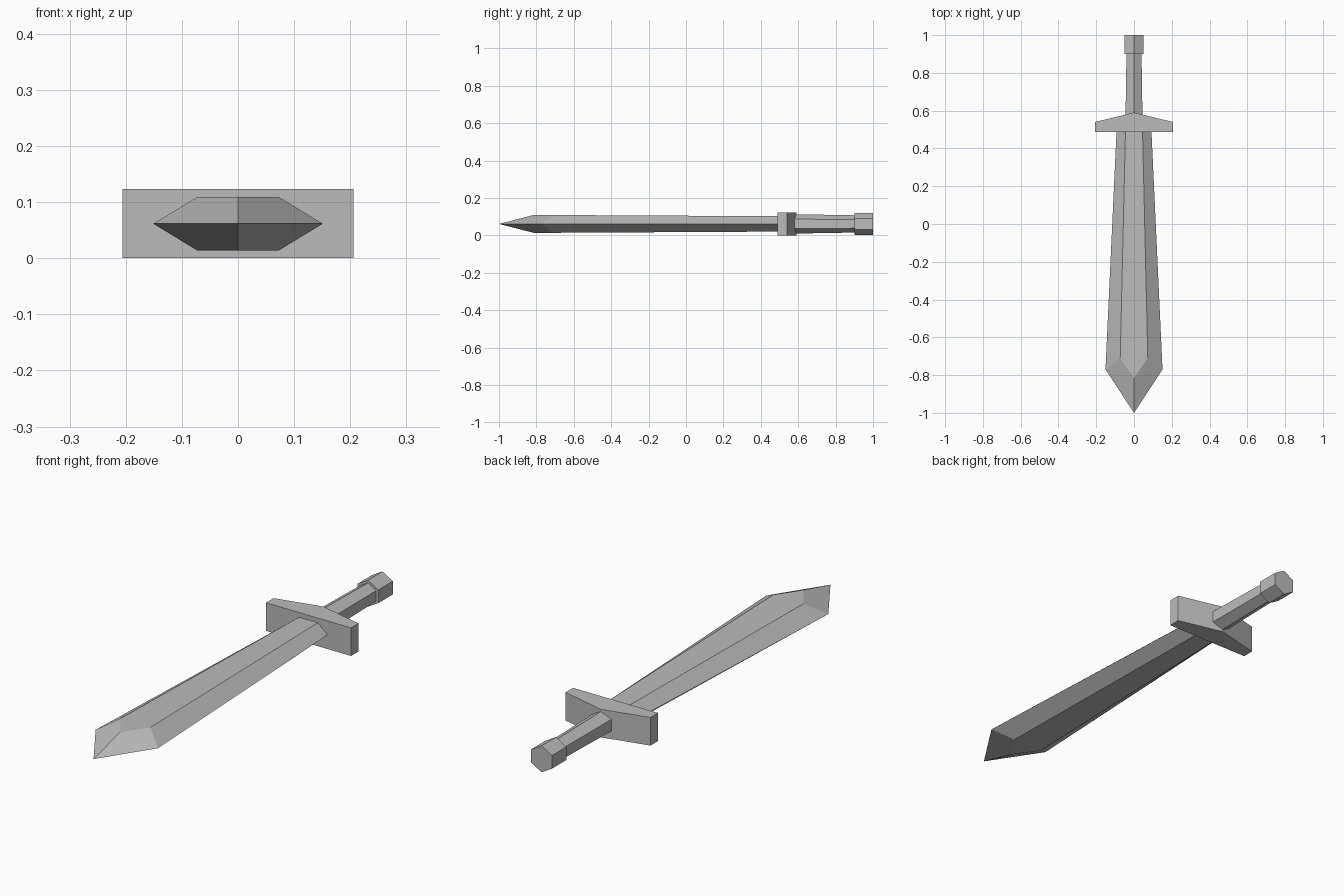
import bpy, bmesh, math

if "Cube" in bpy.data.objects:
    bpy.data.objects.remove(bpy.data.objects["Cube"])

CZ = 0.0615  # height of the sword's centre line

steel = bpy.data.materials.new("grey steel")
steel.diffuse_color = (0.5, 0.5, 0.5, 1)
steel.use_nodes = True
steel.node_tree.nodes["Principled BSDF"].inputs["Base Color"].default_value = steel.diffuse_color


def make(name, bm):
    bmesh.ops.recalc_face_normals(bm, faces=bm.faces)
    me = bpy.data.meshes.new(name)
    bm.to_mesh(me)
    bm.free()
    me.materials.append(steel)
    ob = bpy.data.objects.new(name, me)
    bpy.context.collection.objects.link(ob)
    return ob


def loft(name, rings):
    """Skin equal-sized rings of points and cap both ends."""
    bm = bmesh.new()
    rows = [[bm.verts.new(p) for p in r] for r in rings]
    n = len(rows[0])
    for a, b in zip(rows, rows[1:]):
        for i in range(n):
            j = (i + 1) % n
            bm.faces.new((a[i], a[j], b[j], b[i]))
    bm.faces.new(rows[0])
    bm.faces.new(rows[-1])
    return make(name, bm)


def hexagon(y, r):
    return [(r * math.sin(k * math.pi / 3), y, CZ + r * math.cos(k * math.pi / 3))
            for k in range(6)]


# Blade: one quarter, mirrored across the width and the thickness
bm = bmesh.new()
v = lambda x, y, z: bm.verts.new((x, y, z))
tip, edge, root = v(0, -1, 0), v(.151, -.77, 0), v(.092, .50, 0)
ridge, flat = v(0, -.815, .0475), v(.073, -.71, .0475)
flat_root, mid_root = v(.045, .50, .041), v(0, .50, .041)
base = v(0, .50, 0)
for f in ((tip, edge, flat, ridge), (edge, root, flat_root, flat),
          (ridge, flat, flat_root, mid_root), (root, base, mid_root, flat_root)):
    bm.faces.new(f)
blade = make("blade", bm)
blade.location.z = CZ
mirror = blade.modifiers.new("mirror", 'MIRROR')
mirror.use_axis = (True, False, True)

# Cross guard: pentagonal outline extruded upwards
outline = [(-.206, .488), (.206, .488), (.206, .54), (0, .59), (-.206, .54)]
loft("cross_guard", [[(x, y, z) for x, y in outline] for z in (0, 2 * CZ)])

# Grip and pommel: six-sided, corner up
loft("grip", [hexagon(.56, .052), hexagon(.91, .046)])
loft("pommel", [hexagon(.90, .058), hexagon(1.0, .058)])
